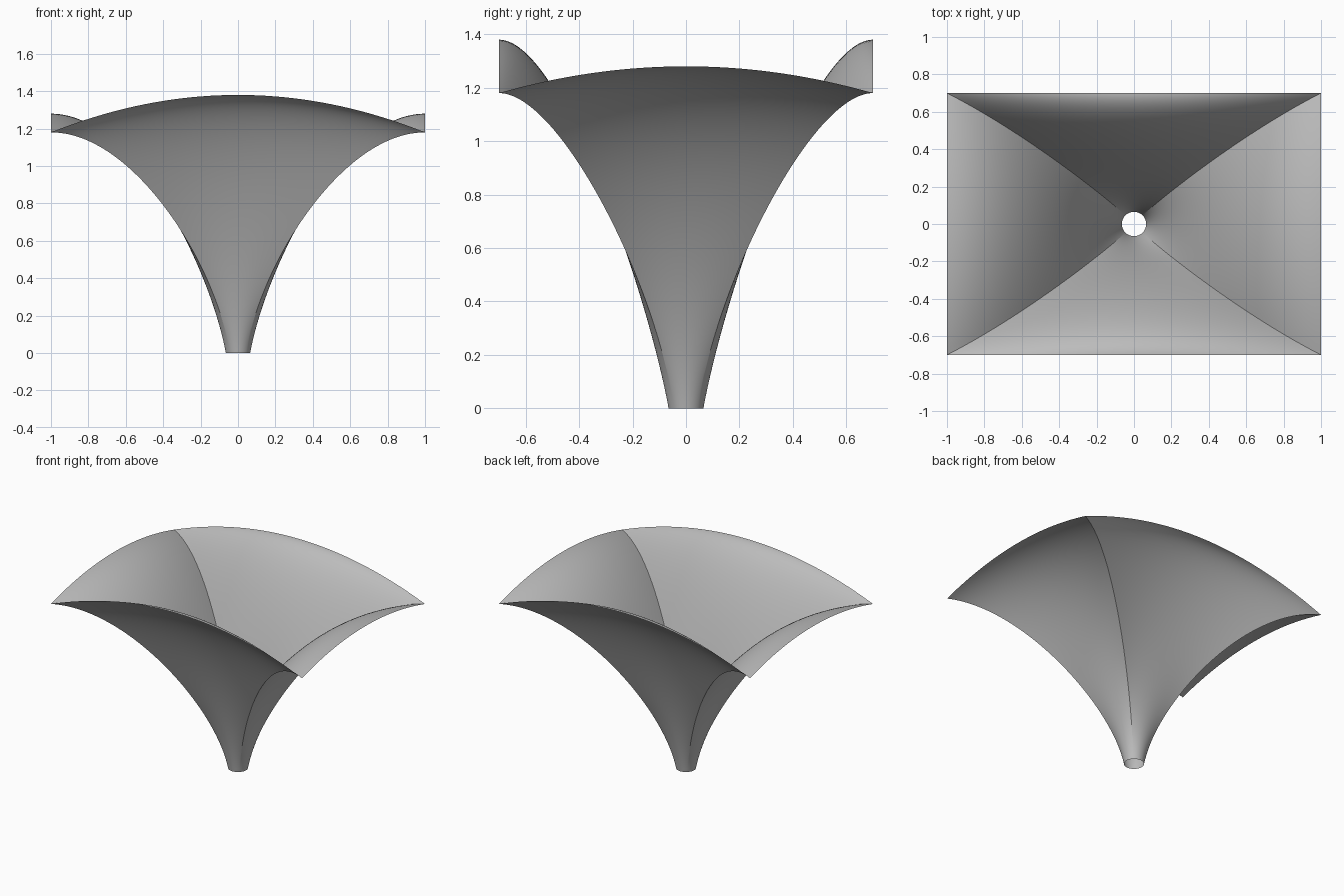
import bpy, bmesh, math
from mathutils import Vector

cube = bpy.data.objects.get("Cube")
if cube:
    bpy.data.objects.remove(cube, do_unlink=True)

STEPS = 40    # columns on each of the four panels
ROWS = 56     # rows from the round foot to the arched rim
FOOT_R, NECK_R = 0.065, 0.148
NECK_Z, CORNER_Z = 0.45, 1.18
# Rim corner, and the inner guide corner that makes the rim flare out level
RIM = Vector((1.0, 0.7))
GUIDE = Vector((0.55, 0.47))
FRONT_RISE, SIDE_RISE = 0.2, 0.1


def on_rectangle(side, s, half):
    """Point on a rectangle; side 0 is front, then counter-clockwise; s in -1..1."""
    x, y = half
    return [(s * x, -y), (x, s * y), (-s * x, y), (-x, -s * y)][side]


def rib(side, s):
    """Four control points of the rib rising from the foot to the rim."""
    angle = math.radians(90 * side - 90 + 45 * s)
    c, sn = math.cos(angle), math.sin(angle)
    rise = FRONT_RISE if side % 2 == 0 else SIDE_RISE
    top = CORNER_Z + rise * (1 - s * s)
    return (Vector((FOOT_R * c, FOOT_R * sn, 0)),
            Vector((NECK_R * c, NECK_R * sn, NECK_Z)),
            Vector((*on_rectangle(side, s, GUIDE), top)),
            Vector((*on_rectangle(side, s, RIM), top)))


def bezier(p, t):
    u = 1 - t
    return p[0] * u**3 + p[1] * 3 * u * u * t + p[2] * 3 * u * t * t + p[3] * t**3


# Funnel canopy: a single open skin lofted through the ribs
bm = bmesh.new()
ribs = [rib(side, 2 * i / STEPS - 1) for side in range(4) for i in range(STEPS)]
columns = [[bm.verts.new(bezier(p, j / ROWS)) for j in range(ROWS + 1)] for p in ribs]
for k, a in enumerate(columns):
    b = columns[(k + 1) % len(columns)]
    for j in range(ROWS):
        bm.faces.new((a[j], b[j], b[j + 1], a[j + 1]))

mesh = bpy.data.meshes.new("funnel_canopy")
bm.to_mesh(mesh)
bm.free()
canopy = bpy.data.objects.new("funnel_canopy", mesh)
bpy.context.collection.objects.link(canopy)

# Plain grey finish
grey = bpy.data.materials.new("plain_grey")
grey.use_nodes = True
colour = (0.5, 0.5, 0.5, 1)
grey.diffuse_color = colour
grey.node_tree.nodes["Principled BSDF"].inputs["Base Color"].default_value = colour
mesh.materials.append(grey)

# Smooth panels with crisp ridges between them
bpy.ops.object.select_all(action="DESELECT")
canopy.select_set(True)
bpy.context.view_layer.objects.active = canopy
bpy.ops.object.shade_smooth_by_angle(angle=math.radians(20))
